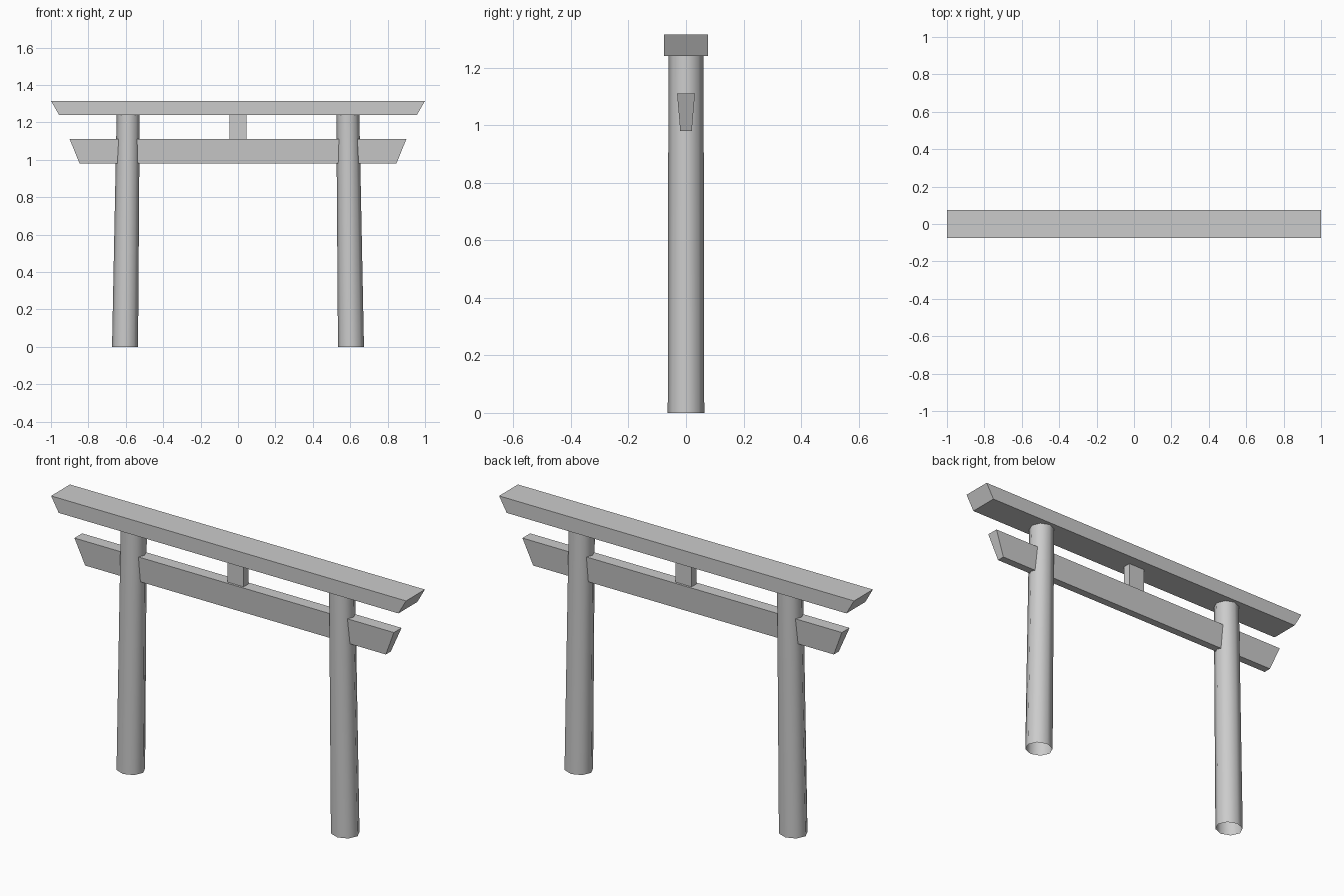
import bpy, bmesh, math

if "Cube" in bpy.data.objects:
    bpy.data.objects.remove(bpy.data.objects["Cube"])


def mesh_object(name, verts, faces):
    me = bpy.data.meshes.new(name)
    me.from_pydata(verts, [], faces)
    bm = bmesh.new()
    bm.from_mesh(me)
    bmesh.ops.recalc_face_normals(bm, faces=bm.faces)
    bm.to_mesh(me)
    bm.free()
    ob = bpy.data.objects.new(name, me)
    bpy.context.collection.objects.link(ob)
    return ob


def beam(name, z0, x0, y0, z1, x1, y1):
    """Box whose bottom and top half-sizes may differ."""
    verts = [(sx * x, sy * y, z) for z, x, y in ((z0, x0, y0), (z1, x1, y1))
             for sx, sy in ((-1, -1), (1, -1), (1, 1), (-1, 1))]
    faces = [(0, 1, 2, 3), (4, 5, 6, 7)]
    faces += [(i, (i + 1) % 4, (i + 1) % 4 + 4, i + 4) for i in range(4)]
    return mesh_object(name, verts, faces)


def pillar(name, side, n=8):
    """Leaning, tapered open tube with level ends."""
    verts = []
    for z, cx, rx, ry in ((0, 0.604, 0.0695, 0.0635), (1.25, 0.587, 0.0615, 0.061)):
        for i in range(n):
            a = 2 * math.pi * i / n
            verts.append((side * (cx + rx * math.cos(a)), ry * math.sin(a), z))
    faces = [(i, (i + 1) % n, (i + 1) % n + n, i + n) for i in range(n)]
    ob = mesh_object(name, verts, faces)
    # outward normals on an open tube
    bm = bmesh.new()
    bm.from_mesh(ob.data)
    bm.faces.ensure_lookup_table()
    f = bm.faces[0]
    c = f.calc_center_median()
    if f.normal.x * (c.x - side * 0.595) + f.normal.y * c.y < 0:
        bmesh.ops.reverse_faces(bm, faces=bm.faces)
    bm.to_mesh(ob.data)
    bm.free()
    for p in ob.data.polygons:
        p.use_smooth = True
    return ob


# Horizontal beams with slanted ends
beam("top_beam", 1.24, 0.957, 0.076, 1.315, 1.0, 0.076)
beam("lower_beam", 0.98, 0.847, 0.02, 1.11, 0.9, 0.031)

# Short strut between the beams
beam("centre_strut", 1.10, 0.046, 0.02, 1.24, 0.046, 0.02)

# Two leaning pillars
pillar("left_pillar", -1)
pillar("right_pillar", 1)
